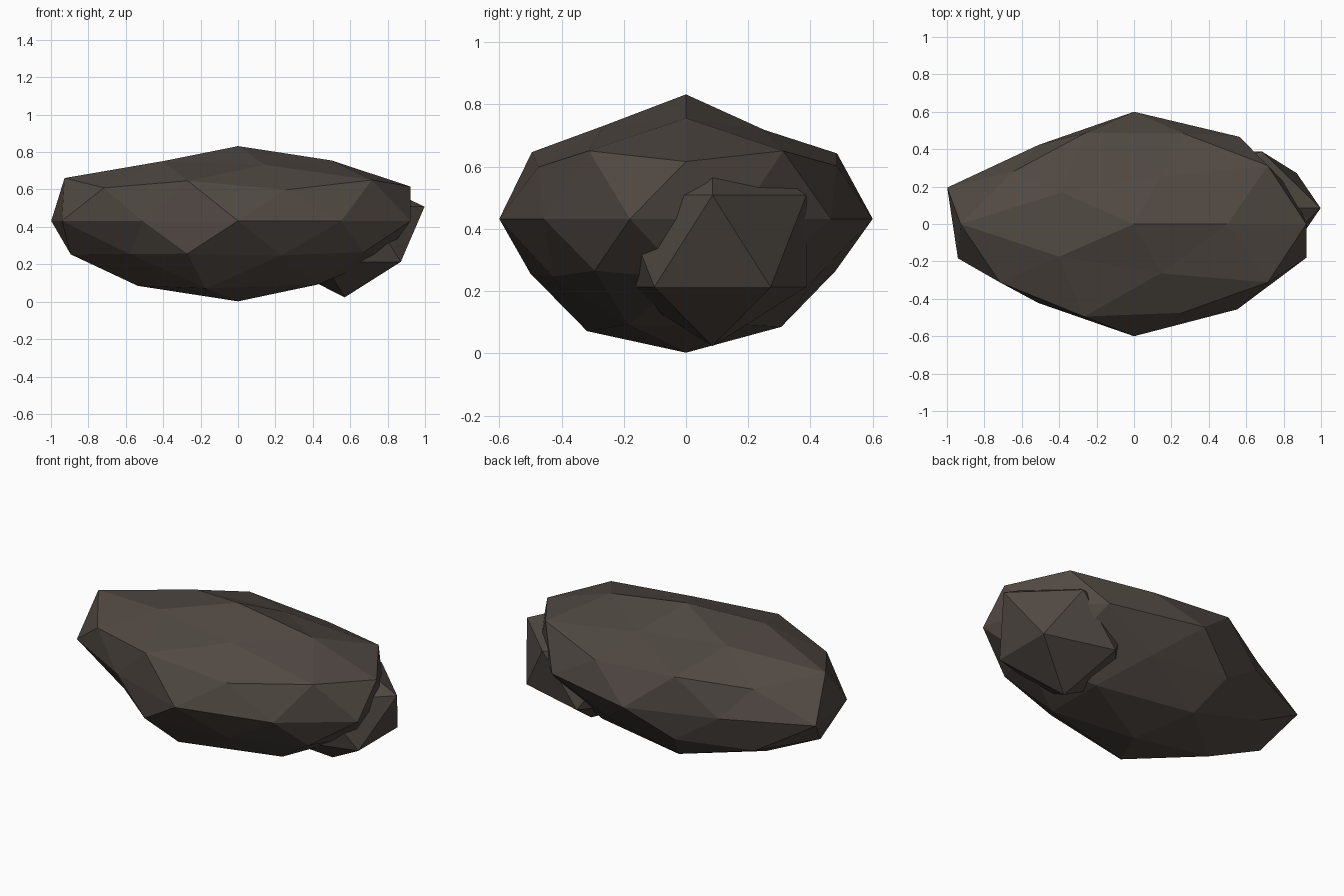
import bpy
import bmesh
import math
from mathutils import Matrix

cube = bpy.data.objects.get("Cube")
if cube:
    bpy.data.objects.remove(cube, do_unlink=True)

# Single flat colour
stone = bpy.data.materials.new("dark_brown_stone")
stone.use_nodes = True
colour = (0.08, 0.065, 0.055, 1)
stone.diffuse_color = colour
shader = next(n for n in stone.node_tree.nodes if n.type == "BSDF_PRINCIPLED")
shader.inputs["Base Color"].default_value = colour
shader.inputs["Roughness"].default_value = 0.9


def add_rock(name, detail, scale, centre, shape):
    """Make a faceted icosphere; shape(direction) gives each vertex's place."""
    bm = bmesh.new()
    bmesh.ops.create_icosphere(bm, subdivisions=detail, radius=1)
    for v in bm.verts:
        v.co = shape(v.co.normalized())
    bm.transform(Matrix.LocRotScale(centre, None, scale))
    mesh = bpy.data.meshes.new(name)
    bm.to_mesh(mesh)
    bm.free()
    mesh.materials.append(stone)
    obj = bpy.data.objects.new(name, mesh)
    bpy.context.collection.objects.link(obj)


# Uneven radii of the boulder: (ring height, radii counterclockwise from +x)
RINGS = [
    (1.0, [1.0]),
    (0.85, [0.95, 0.84, 0.91, 0.94, 0.88]),
    (0.526, [1.04, 1.0, 1.09, 1.02, 1.04]),
    (0.447, [1.03, 0.95, 0.89, 0.99, 0.93]),
    (0.0, [0.9, 0.96, 1.0, 0.87, 1.05, 0.99, 0.87, 1.0, 0.94, 0.97]),
    (-0.447, [0.88, 0.94, 1.0, 0.98, 0.93]),
    (-0.526, [0.92, 0.87, 0.96, 0.84, 0.88]),
    (-0.85, [1.0, 1.02, 1.02, 1.06, 1.0]),
    (-1.0, [1.075]),
]


def uneven(d):
    height, radii = min(RINGS, key=lambda ring: abs(ring[0] - d.z))
    turn = math.atan2(d.y, d.x) / math.tau
    # Small offset keeps a vertex at angle zero in the first slot
    return d * radii[int((turn + 0.001) % 1 * len(radii))]


def pointed(d):
    # Lower the upper corners and pull the outer one into a tip
    if 0 < d.z < 0.9:
        d.z = 0.41
    if d.x > 0.85:
        d.x = 1.03
    return d


# Large boulder and the smaller stone half sunk into its end
add_rock("main_boulder", 2, (1, 0.6, 0.4), (0, 0, 0.432), uneven)
add_rock("small_stone", 1, (0.415, 0.355, 0.344), (0.57, 0.085, 0.367), pointed)
